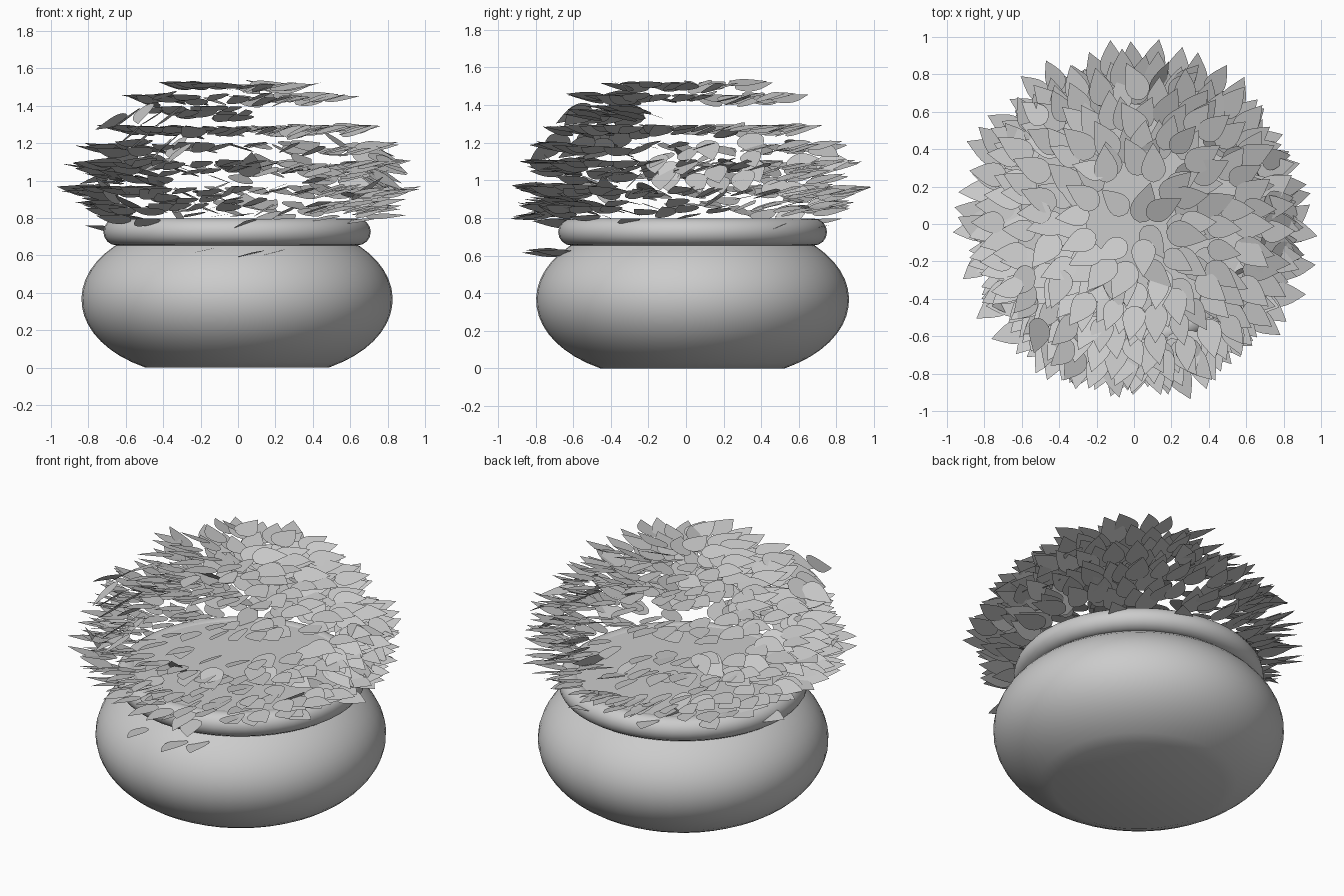
import bpy, bmesh, math, random
from mathutils import Matrix, Vector

random.seed(4)
if "Cube" in bpy.data.objects:
    bpy.data.objects.remove(bpy.data.objects["Cube"])

grey = bpy.data.materials.new("plain grey")
grey.use_nodes = True
grey.diffuse_color = (0.6, 0.6, 0.6, 1)
grey.node_tree.nodes["Principled BSDF"].inputs["Base Color"].default_value = (0.6, 0.6, 0.6, 1)


def finish(name, bm, smooth):
    mesh = bpy.data.meshes.new(name)
    bm.to_mesh(mesh)
    bm.free()
    obj = bpy.data.objects.new(name, mesh)
    bpy.context.collection.objects.link(obj)
    mesh.materials.append(grey)
    if smooth:
        bpy.ops.object.select_all(action="DESELECT")
        obj.select_set(True)
        bpy.context.view_layer.objects.active = obj
        bpy.ops.object.shade_smooth_by_angle(angle=math.radians(30))
    return obj


def lathe(name, profile, segments=48):
    """Spin a radius/height profile around the pot axis."""
    bm = bmesh.new()
    verts = [bm.verts.new((r, 0, z)) for r, z in profile]
    edges = [bm.edges.new(pair) for pair in zip(verts, verts[1:])]
    bmesh.ops.spin(bm, geom=verts + edges, cent=(0, 0, 0), axis=(0, 0, 1),
                   angle=math.tau, steps=segments)
    bmesh.ops.remove_doubles(bm, verts=bm.verts, dist=0.0005)
    bmesh.ops.recalc_face_normals(bm, faces=bm.faces)
    obj = finish(name, bm, True)
    obj.location = (-0.005, 0.035, 0)
    return obj


# Pot: rounded bowl with a flat foot, thick rolled rim and flat soil
bowl = [(0, 0)]
for i in range(17):
    a = math.radians(-58 + i * 6.6)
    bowl.append((0.832 * math.cos(a) ** 0.83, 0.365 + 0.43 * math.sin(a)))
lathe("pot_bowl", bowl)
rim = [(0.643 + 0.072 * math.cos(math.tau * i / 16), 0.725 + 0.072 * math.sin(math.tau * i / 16))
       for i in range(17)]
lathe("pot_rim", rim)
lathe("soil", [(0, 0.79), (0.65, 0.79)])


# Teardrop leaf outline along x: broad round stem end, sharp tip at the origin
def leaf_outline(length=0.2, width=0.128):
    side = []
    for i in range(1, 8):
        t = (i / 8) ** 1.4
        side.append((-length * (1 - t), width / 2 * math.sin(math.pi * t ** 0.62)))
    return ([Vector((-length, 0, 0))] + [Vector((x, -y, 0)) for x, y in side]
            + [Vector((0, 0, 0))] + [Vector((x, y, 0)) for x, y in reversed(side)])


LEAF = leaf_outline()


def add_leaf(bm, angle, radius, z, roll, pitch):
    """Leaf with its tip at the given radius, rolled like a propeller blade."""
    size = random.uniform(0.9, 1.15)
    turn = (Matrix.Rotation(angle, 4, "Z")
            @ Matrix.Translation((radius, 0, z))
            @ Matrix.Rotation(random.gauss(0, 0.2), 4, "Z")
            @ Matrix.Rotation(math.radians(-pitch), 4, "Y")
            @ Matrix.Rotation(math.radians(roll), 4, "X"))
    bm.faces.new([bm.verts.new(turn @ (p * size)) for p in LEAF])


# Foliage rings: name, tip height, tip radius, leaf count, height scatter
rings = [
    ("crown_inner", 1.515, 0.25, 6, 0.006), ("crown_outer", 1.52, 0.44, 17, 0.006),
    ("upper_inner", 1.45, 0.44, 13, 0.006), ("upper_outer", 1.455, 0.61, 28, 0.006),
    ("shoulder_inner", 1.285, 0.57, 22, 0.006), ("shoulder_outer", 1.29, 0.73, 38, 0.006),
    ("side_a", 1.19, 0.83, 38, 0.02), ("side_b", 1.1, 0.9, 48, 0.012),
    ("side_c", 1.05, 0.83, 44, 0.04), ("side_d", 0.96, 0.95, 50, 0.015),
    ("side_e", 0.93, 0.86, 48, 0.05), ("side_f", 0.865, 0.87, 42, 0.02),
    ("skirt", 0.79, 0.85, 11, 0.03),
]
for name, z, radius, count, scatter in rings:
    bm = bmesh.new()
    start = random.uniform(0, math.tau)
    for i in range(count):
        angle = start + math.tau * (i + random.uniform(-0.35, 0.35)) / count
        add_leaf(bm, angle, radius + random.uniform(-0.05, 0.05),
                 z + random.uniform(-scatter, scatter),
                 15 + random.gauss(0, 4), 8 + random.gauss(0, 3))
    finish(name + "_leaves", bm, False)

# Loose patches: name, angles, radii, heights, count, roll, pitch, tilt scatter
patches = [
    ("front_patch", (215, 275), (0.42, 0.68), (1.35, 1.4), 14, 15, 8, 3),
    ("left_patch", (-15, 28), (0.85, 0.96), (0.92, 1.18), 14, 15, -28, 6),
    ("front_right_patch", (205, 245), (0.7, 0.88), (1.1, 1.32), 12, 28, -28, 4),
    ("tousled", (0, 360), (0.72, 0.92), (0.85, 1.17), 44, 15, 0, 18),
    ("front_skirt", (240, 290), (0.9, 1.0), (0.79, 0.83), 6, 12, -4, 4),
    ("fallen", (258, 295), (0.8, 0.9), (0.61, 0.63), 3, 12, 2, 3),
]
for name, angles, radii, heights, count, roll, pitch, scatter in patches:
    bm = bmesh.new()
    for i in range(count):
        share = (i + random.random()) / count
        add_leaf(bm, math.radians(angles[0] + (angles[1] - angles[0]) * share),
                 random.uniform(*radii), random.uniform(*heights),
                 roll + random.gauss(0, scatter), pitch + random.gauss(0, scatter))
    finish(name + "_leaves", bm, False)
